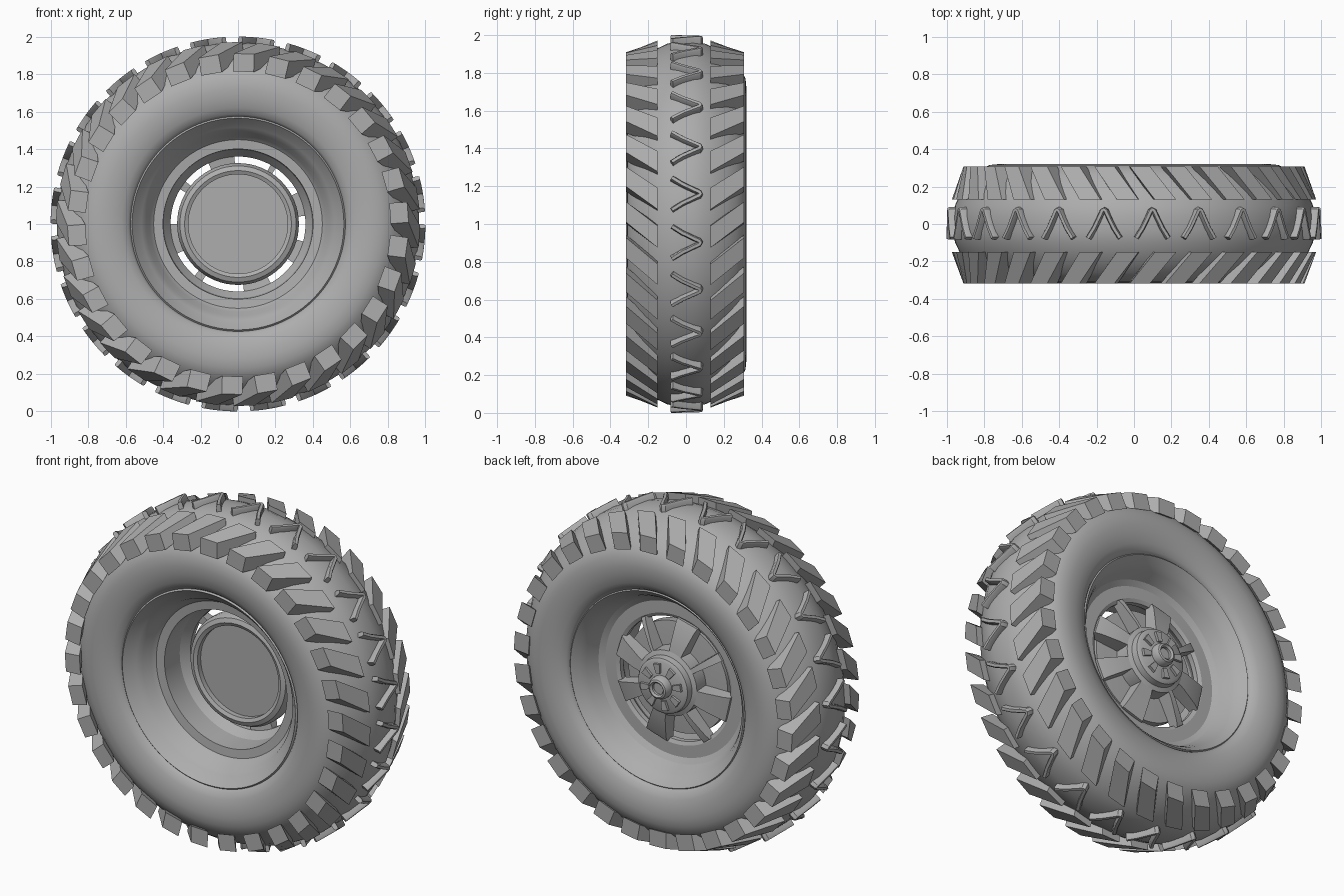
import bpy, bmesh
from math import sin, cos, radians, pi
from mathutils import Vector

old = bpy.data.objects.get("Cube")
if old:
    bpy.data.objects.remove(old, do_unlink=True)

grey = bpy.data.materials.new("plain_grey")
grey.use_nodes = True
GREY = (0.42, 0.42, 0.42, 1)
grey.diffuse_color = GREY
grey.node_tree.nodes["Principled BSDF"].inputs["Base Color"].default_value = GREY


def at(r, y, deg):
    """Point on the wheel: radius, axle position, degrees clockwise from the top."""
    a = radians(deg)
    return Vector((r * sin(a), y, 1 + r * cos(a)))


def finish(name, bm, angle=35):
    bmesh.ops.recalc_face_normals(bm, faces=bm.faces)
    mesh = bpy.data.meshes.new(name)
    bm.to_mesh(mesh)
    bm.free()
    mesh.materials.append(grey)
    obj = bpy.data.objects.new(name, mesh)
    bpy.context.collection.objects.link(obj)
    bpy.ops.object.select_all(action="DESELECT")
    obj.select_set(True)
    bpy.context.view_layer.objects.active = obj
    bpy.ops.object.shade_smooth_by_angle(angle=radians(angle))
    return obj


def loft(bm, rings, closed=False, caps=True):
    """Skin a run of equal cross-sections."""
    rows = [[bm.verts.new(p) for p in ring] for ring in rings]
    n = len(rows[0])
    for i in range(len(rows) if closed else len(rows) - 1):
        a, b = rows[i], rows[(i + 1) % len(rows)]
        for j in range(n):
            k = (j + 1) % n
            bm.faces.new((a[j], a[k], b[k], b[j]))
    if caps and not closed:
        bm.faces.new(rows[0])
        bm.faces.new(rows[-1])


def lathe(name, profile, steps=96, angle=35):
    """Turn a closed (radius, y) section around the axle."""
    bm = bmesh.new()
    loft(bm, [[at(r, y, 360 * i / steps) for r, y in profile] for i in range(steps)], closed=True)
    return finish(name, bm, angle)


def disc(name, sections, steps=64):
    """Solid of circular (radius, y) sections with flat ends."""
    bm = bmesh.new()
    loft(bm, [[at(r, y, 360 * i / steps) for i in range(steps)] for r, y in sections])
    return finish(name, bm)


# Tyre carcass
half = [(0.57, 0.265), (0.585, 0.285), (0.62, 0.303), (0.67, 0.316), (0.72, 0.32),
        (0.77, 0.315), (0.81, 0.297), (0.85, 0.265), (0.89, 0.22), (0.925, 0.165),
        (0.955, 0.1), (0.967, 0.04)]
front = [(r, -y * 0.98) for r, y in reversed(half)]
lathe("tyre", half + front, 128, 40)

# Rim barrel, stepped at the front and open at the back
lathe("rim", [(0.575, -0.262), (0.565, -0.272), (0.535, -0.235), (0.515, -0.215),
              (0.49, -0.19), (0.47, -0.14), (0.45, -0.12), (0.40, -0.115),
              (0.395, 0.02), (0.36, 0.07), (0.36, 0.1), (0.38, 0.11), (0.45, 0.11),
              (0.48, 0.13), (0.51, 0.2), (0.53, 0.235), (0.565, 0.272), (0.575, 0.262)], 96, 25)

# Slanted shoulder blocks, thirty on each side
def shoulder_blocks(name, y_out, y_in):
    bm = bmesh.new()
    for i in range(30):
        rings = []
        for y, low, high, turn in ((y_out, 0.815, 0.91, 0), (y_in, 0.9, 0.972, 8)):
            mid = i * 12 + 2 + turn
            rings.append([at(low, y, mid - 3.9), at(low, y, mid + 3.9),
                          at(high, y, mid + 3.4), at(high, y, mid - 3.4)])
        loft(bm, rings)
    finish(name, bm, 20)


shoulder_blocks("front_shoulder_blocks", -0.317, -0.15)
shoulder_blocks("back_shoulder_blocks", 0.307, 0.13)

# V-shaped ribs along the middle of the tread
bm = bmesh.new()
path = [(-5, -0.075), (-3, -0.02), (-1.2, 0.045), (-0.5, 0.072), (0, 0.077),
        (0.5, 0.072), (1.2, 0.045), (3, -0.02), (5, -0.075)]
for i in range(24):
    rings = []
    for j, (turn, y) in enumerate(path):
        t0, y0 = path[max(j - 1, 0)]
        t1, y1 = path[min(j + 1, len(path) - 1)]
        along = Vector((radians(t1 - t0), y1 - y0)).normalized() * 0.013
        spin = i * 15 + 5.7 + turn
        side = along.x
        swing = along.y * 180 / pi
        rings.append([at(r, y + s * side * k, spin - s * swing * k)
                      for r, s, k in ((0.945, -1, 1), (0.99, -1, 1), (1, -1, 0.6),
                                      (1, 1, 0.6), (0.99, 1, 1), (0.945, 1, 1))])
    loft(bm, rings)
finish("centre_tread_ribs", bm, 30)

# Brake drum with a shallow recess in its front
disc("brake_drum", [(0.265, 0.03), (0.265, 0.0), (0.285, -0.01), (0.31, 0.0), (0.325, 0.03),
                    (0.325, 0.075), (0.2, 0.085)])

# Spokes fill the spaces between the windows
windows = [(-3, 29), (34, 62), (83, 105), (125, 151), (175, 212),
           (220, 244), (270, 301), (309, 334)]
bm = bmesh.new()
for i, (_, start) in enumerate(windows):
    end = windows[(i + 1) % len(windows)][0]
    end += 360 if end < start else 0
    mid, width = (start + end) / 2, (end - start) / 2
    rings = []
    for r, lo, hi, half_angle in ((0.12, 0.09, 0.18, min(width * 1.3, 16)),
                                  (0.23, 0.085, 0.165, width * 1.1),
                                  (0.34, 0.075, 0.135, width), (0.375, 0.07, 0.12, width)):
        rings.append([at(r, y, mid + s * half_angle)
                      for y, s in ((lo, -1), (hi, -0.9), (hi, 0.9), (lo, 1))])
    loft(bm, rings)
finish("spokes", bm, 20)

# Hub, centre cap and lugs
disc("hub", [(0.19, 0.08), (0.19, 0.17), (0.165, 0.18), (0.16, 0.215), (0.145, 0.225)], 48)
lathe("cap_ring", [(0.035, 0.21), (0.035, 0.265), (0.045, 0.275), (0.055, 0.27),
                   (0.065, 0.25), (0.065, 0.21)], 32)
disc("centre_cap", [(0.04, 0.21), (0.04, 0.25)], 32)
bm = bmesh.new()
for i in range(8):
    loft(bm, [[at(r, y, i * 45 + 12 + s * 9) for s, r in
               ((-1, 0.08), (1, 0.08), (1, 0.135), (-1, 0.135))] for y in (0.2, 0.24)])
finish("hub_lugs", bm)
